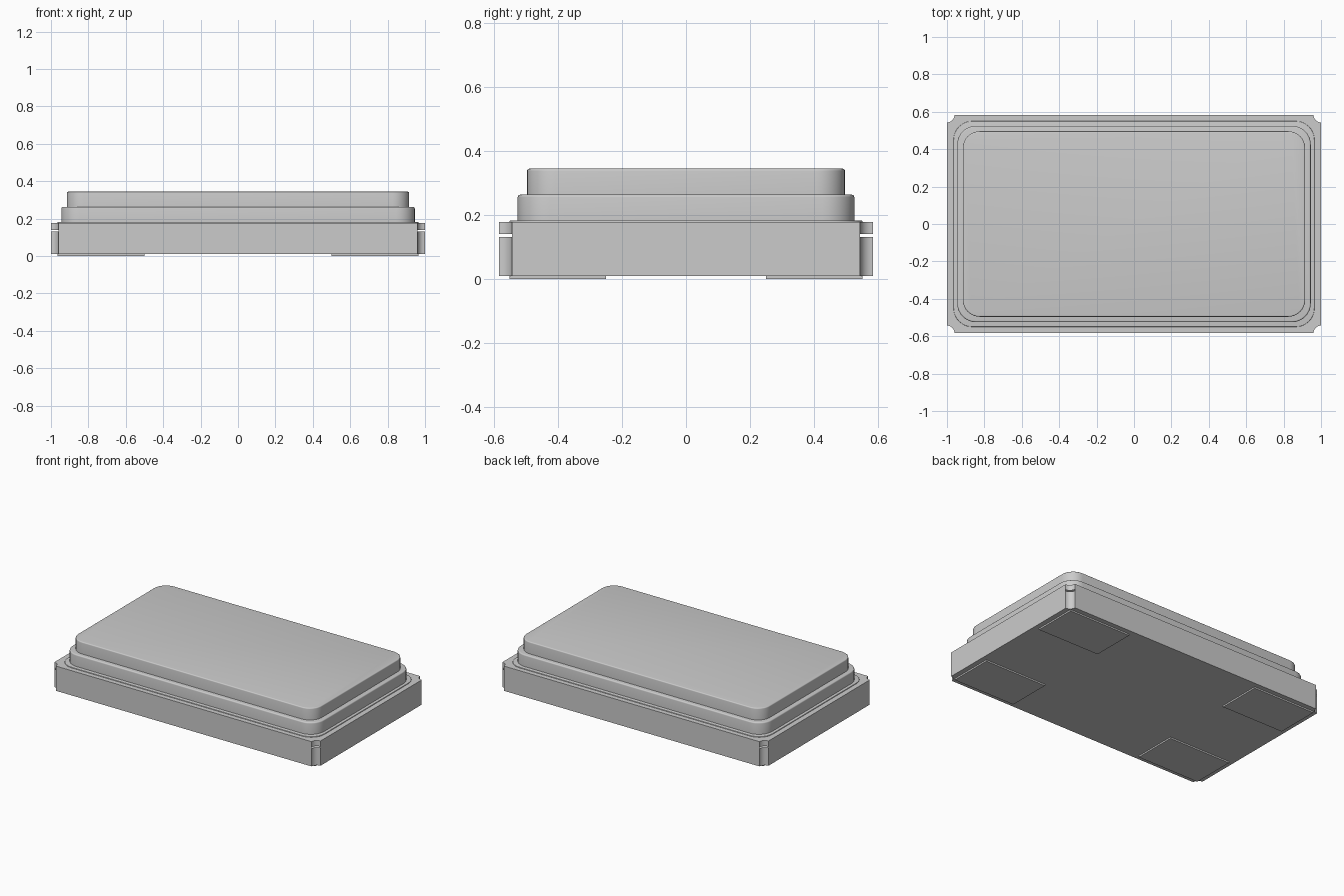
import bpy
import bmesh
from math import cos, sin, pi, radians

if "Cube" in bpy.data.objects:
    bpy.data.objects.remove(bpy.data.objects["Cube"], do_unlink=True)

HX, HY = 1.0, 0.583          # half size of the base
NOTCH = 0.04                 # corner notch radius
STEPS = 8                    # segments per corner arc

grey = bpy.data.materials.new("package grey")
grey.use_nodes = True
colour = (0.6, 0.6, 0.6, 1)
grey.diffuse_color = colour
grey.node_tree.nodes["Principled BSDF"].inputs["Base Color"].default_value = colour


def outline(hx, hy, r, notched=False):
    """Rectangle with rounded corners, or with round bites out of them."""
    pts = []
    for i, (sx, sy) in enumerate([(1, 1), (-1, 1), (-1, -1), (1, -1)]):
        for k in range(STEPS + 1):
            t = k / STEPS
            if notched:
                a = (i + 1.5 - t / 2) * pi / 2 * 1.0
                a = i * pi / 2 + 1.5 * pi - t * pi / 2
                pts.append((sx * hx + r * cos(a), sy * hy + r * sin(a)))
            else:
                a = (i + t) * pi / 2
                pts.append((sx * (hx - r) + r * cos(a), sy * (hy - r) + r * sin(a)))
    return pts


def loft(name, layers, skip=lambda level, side: False):
    """Stack outlines given as (points, z), capped at both ends."""
    bm = bmesh.new()
    rings = [[bm.verts.new((x, y, z)) for x, y in pts] for pts, z in layers]
    n = len(rings[0])
    bm.faces.new(rings[0][::-1])
    bm.faces.new(rings[-1])
    for level, (low, high) in enumerate(zip(rings, rings[1:])):
        for i in range(n):
            if not skip(level, i):
                j = (i + 1) % n
                bm.faces.new((low[i], low[j], high[j], high[i]))
    mesh = bpy.data.meshes.new(name)
    bm.to_mesh(mesh)
    bm.free()
    mesh.materials.append(grey)
    obj = bpy.data.objects.new(name, mesh)
    bpy.context.collection.objects.link(obj)
    bpy.ops.object.select_all(action="DESELECT")
    obj.select_set(True)
    bpy.context.view_layer.objects.active = obj
    bpy.ops.object.shade_smooth_by_angle(angle=radians(30))
    return obj


def rounded_plate(name, hx, hy, r, bottom, top, soft):
    """Rounded rectangular plate with a softened top edge."""
    layers = [(outline(hx, hy, r), bottom)]
    for k in range(5):
        a = k / 4 * pi / 2
        d = soft * (1 - cos(a))
        layers.append((outline(hx - d, hy - d, r - d), top - soft + soft * sin(a)))
    return loft(name, layers)


# Hollow ceramic base; each corner notch has a thin open slot
plan = outline(HX, HY, NOTCH, notched=True)
loft("base", [(plan, z) for z in (0.01, 0.131, 0.14, 0.178)],
     skip=lambda level, side: level == 1 and side % (STEPS + 1) < STEPS)

# Stepped metal cover
rounded_plate("seal_ring", 0.965, 0.55, 0.1, 0.178, 0.183, 0.003)
rounded_plate("cover_frame", 0.945, 0.525, 0.1, 0.18, 0.263, 0.008)
rounded_plate("lid", 0.915, 0.496, 0.09, 0.26, 0.344, 0.007)

# Four solder pads underneath
for sx, side in ((1, "left"), (-1, "right")):
    for sy, end in ((1, "back"), (-1, "front")):
        pad = [(sx * 0.733 + u * 0.233, sy * 0.4 + v * 0.15)
               for u, v in ((1, 1), (-1, 1), (-1, -1), (1, -1))]
        loft(f"pad_{end}_{side}", [(pad, 0), (pad, 0.01)])
